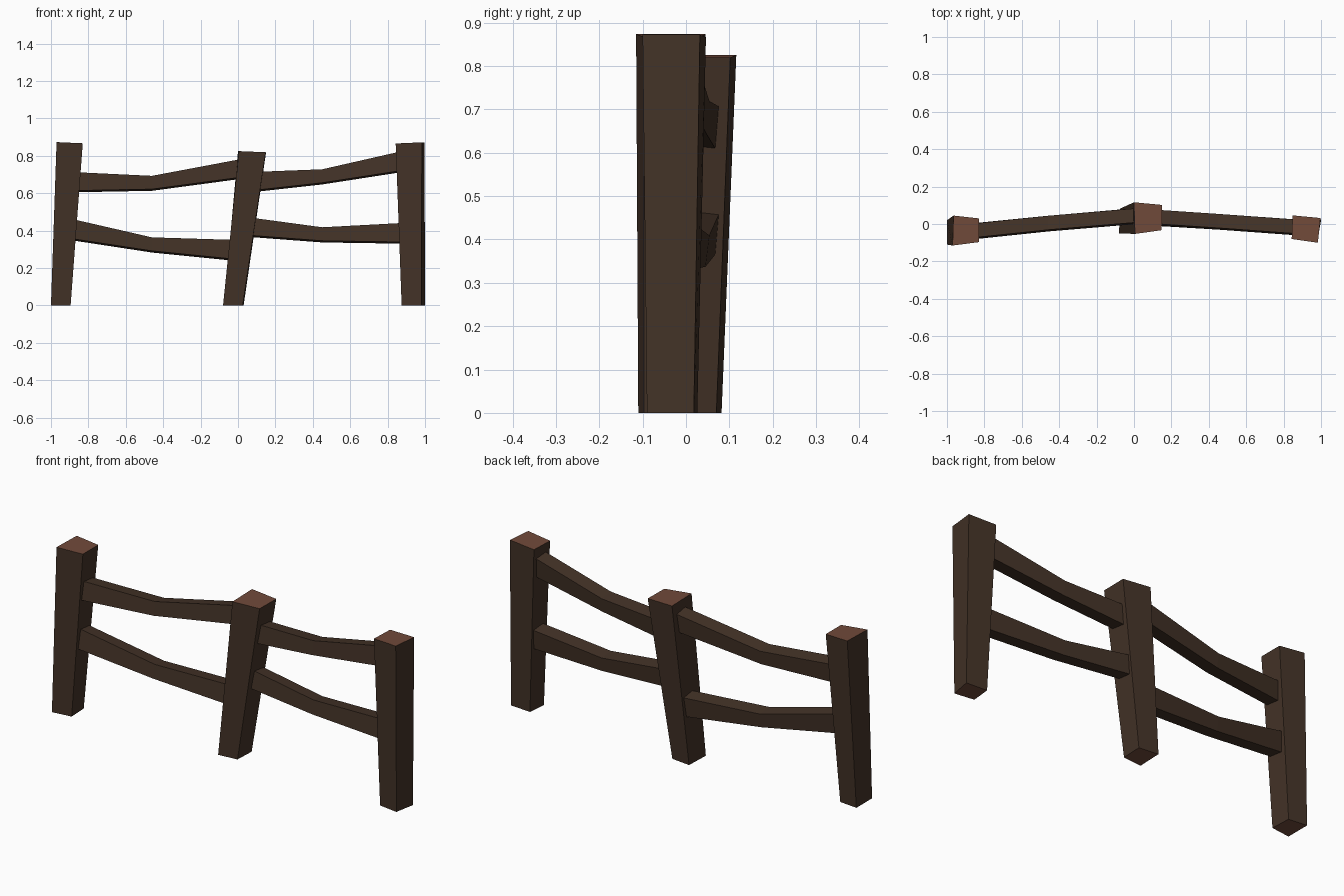
import bpy
import bmesh

if "Cube" in bpy.data.objects:
    bpy.data.objects.remove(bpy.data.objects["Cube"])


def make_material(name, color):
    mat = bpy.data.materials.new(name)
    mat.diffuse_color = (*color, 1)
    mat.use_nodes = True
    mat.node_tree.nodes["Principled BSDF"].inputs["Base Color"].default_value = mat.diffuse_color
    return mat


bark = make_material("dark_bark", (0.056, 0.032, 0.020))
cut_wood = make_material("cut_wood", (0.165, 0.068, 0.042))


def loft(name, rings):
    """Skin a row of four-cornered rings; the two end caps show cut wood."""
    bm = bmesh.new()
    loops = [[bm.verts.new(p) for p in ring] for ring in rings]
    for a, b in zip(loops, loops[1:]):
        for i in range(4):
            j = (i + 1) % 4
            bm.faces.new((a[i], a[j], b[j], b[i]))
    for cap in (loops[0][::-1], loops[-1]):
        bm.faces.new(cap).material_index = 1
    bmesh.ops.recalc_face_normals(bm, faces=bm.faces)
    mesh = bpy.data.meshes.new(name)
    bm.to_mesh(mesh)
    bm.free()
    mesh.materials.append(bark)
    mesh.materials.append(cut_wood)
    bpy.context.collection.objects.link(bpy.data.objects.new(name, mesh))


def post(name, foot, head, z_left, z_right):
    """Corners run front left, front right, back right, back left."""
    heights = (z_left, z_right, z_right, z_left)
    loft(name, [[(x, y, 0) for x, y in foot],
                [(x, y, z) for (x, y), z in zip(head, heights)]])


def rail(name, stations):
    """Each station is x, centre y, bottom z, top z; the bar is rolled slightly."""
    d, r = 0.042, 0.009
    loft(name, [[(x, y - d, lo + r), (x, y + d - r, lo),
                 (x, y + d, hi - r), (x, y - d + r, hi)]
                for x, y, lo, hi in stations])


# Leaning posts, wider at the top
post("left_post",
     [(-1.0, -0.11), (-0.895, -0.097), (-0.90, 0.01), (-1.0, 0.02)],
     [(-0.97, -0.115), (-0.83, -0.097), (-0.83, 0.03), (-0.965, 0.045)],
     0.873, 0.867)
post("middle_post",
     [(-0.08, -0.05), (0.025, -0.04), (0.03, 0.07), (-0.075, 0.082)],
     [(0.005, -0.053), (0.148, -0.033), (0.15, 0.102), (0.0, 0.116)],
     0.825, 0.819)
post("right_post",
     [(0.875, -0.075), (0.98, -0.09), (1.0, 0.018), (0.885, 0.026)],
     [(0.843, -0.08), (0.983, -0.1), (0.997, 0.032), (0.848, 0.046)],
     0.866, 0.872)

# Sagging rails, thinner in the middle
rail("left_upper_rail", [(-0.88, -0.042, 0.605, 0.713),
                         (-0.46, 0.002, 0.613, 0.693),
                         (0.04, 0.044, 0.68, 0.787)])
rail("left_lower_rail", [(-0.90, -0.042, 0.35, 0.465),
                         (-0.46, 0.002, 0.283, 0.364),
                         (0.0, 0.042, 0.237, 0.35)])
rail("right_upper_rail", [(0.09, 0.036, 0.607, 0.714),
                          (0.45, 0.012, 0.647, 0.728),
                          (0.89, -0.02, 0.715, 0.828)])
rail("right_lower_rail", [(0.05, 0.036, 0.367, 0.472),
                          (0.45, 0.012, 0.337, 0.418),
                          (0.90, -0.02, 0.33, 0.442)])
